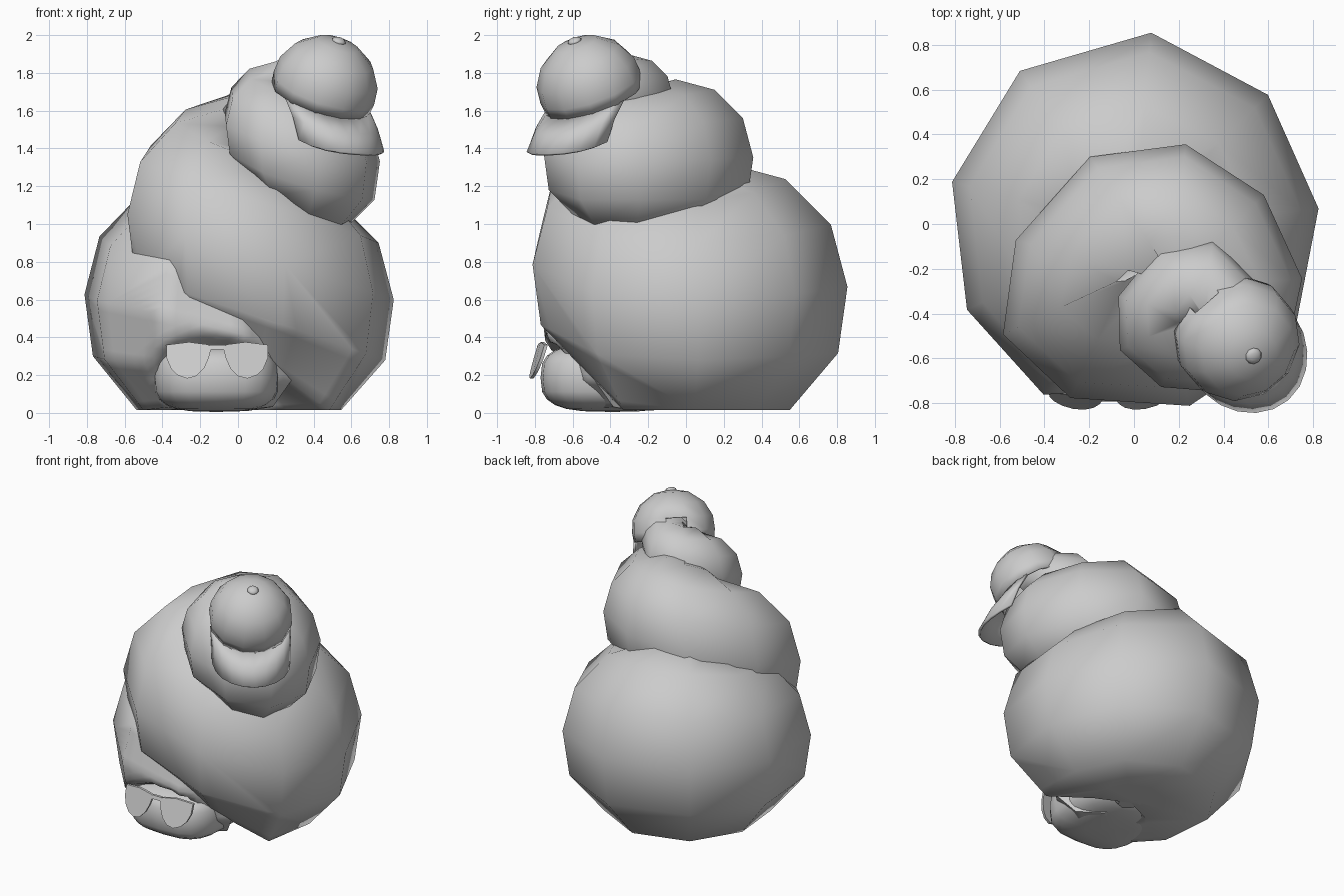
import bpy, bmesh, math
from math import sin, cos, pi, radians, sqrt
from mathutils import Vector, Matrix

if "Cube" in bpy.data.objects:
    bpy.data.objects.remove(bpy.data.objects["Cube"])

grey = bpy.data.materials.new("plain_grey")
grey.diffuse_color = (0.6, 0.6, 0.6, 1)
grey.use_nodes = True
grey.node_tree.nodes["Principled BSDF"].inputs["Base Color"].default_value = grey.diffuse_color


def finish(name, bm, angle=50, thickness=0):
    """Turn a bmesh into a smooth-shaded named object."""
    bmesh.ops.recalc_face_normals(bm, faces=bm.faces[:])
    me = bpy.data.meshes.new(name)
    bm.to_mesh(me)
    bm.free()
    me.materials.append(grey)
    ob = bpy.data.objects.new(name, me)
    bpy.context.collection.objects.link(ob)
    if thickness:
        mod = ob.modifiers.new("thickness", 'SOLIDIFY')
        mod.thickness = thickness
        mod.offset = -1
    bpy.ops.object.select_all(action='DESELECT')
    ob.select_set(True)
    bpy.context.view_layer.objects.active = ob
    bpy.ops.object.shade_smooth_by_angle(angle=radians(angle))
    return ob


def bridge(bm, a, b, closed=True):
    """Join two rows of vertices with quads."""
    n = len(a)
    for i in range(n if closed else n - 1):
        j = (i + 1) % n
        bm.faces.new((a[i], a[j], b[j], b[i]))


# Shell: a growing tube wound around a leaning axis, apex to mouth
# each station: centre x, y, z and section radius; 45 degrees apart
stations = [Vector(s) for s in (
    (.42, -.50, 1.77, .12), (.45, -.45, 1.76, .14), (.42, -.38, 1.73, .17),
    (.32, -.29, 1.66, .23), (.23, -.33, 1.62, .25), (.18, -.42, 1.57, .27),
    (.22, -.45, 1.48, .29), (.30, -.43, 1.39, .33), (.37, -.38, 1.33, .36),
    (.38, -.29, 1.33, .37), (.30, -.15, 1.34, .39), (.18, -.05, 1.35, .41),
    (.04, -.10, 1.25, .47), (-.05, -.25, 1.11, .53), (-.08, -.25, 1.00, .56),
    (.04, -.25, .85, .58), (.20, -.18, .66, .60), (.23, 0, .60, .59),
    (.16, .14, .63, .61), (0, .20, .67, .65), (-.17, .13, .66, .63),
    (-.23, -.03, .61, .59), (-.20, -.22, .57, .55), (-.14, -.34, .45, .46),
    (.05, -.25, .36, .35))]


def station(t):
    """Smooth interpolation between the stations."""
    i = min(int(t), len(stations) - 2)
    f = t - i
    p0, p1, p2, p3 = (stations[max(0, min(len(stations) - 1, j))]
                      for j in range(i - 1, i + 3))
    return .5 * (2 * p1 + (p2 - p0) * f + (2 * p0 - 5 * p1 + 4 * p2 - p3) * f ** 2
                 + (3 * p1 - p0 - 3 * p2 + p3) * f ** 3)


bm = bmesh.new()
rings = []
for t in [17.11 + k * 40 / 45 for k in range(-19, 8)] + [24]:
    x, y, z, r = station(t)
    r *= 1.015
    th = radians(-45 + 45 * t)
    ring = []
    for i in range(12):
        a = 2 * pi * i / 12
        q = r * (1 + (0.09 * sin(2 * a) ** 2 if sin(a) < -.01 and cos(a) > 0 else 0))
        h = z + q * sin(a)
        if sin(a) < -.8 and 15.8 < t < 22.3:      # flat underside of the last turn
            h = .015
        ring.append(bm.verts.new((x + q * cos(a) * cos(th),
                                  y + q * cos(a) * sin(th), max(h, .01))))
    if rings:
        bridge(bm, rings[-1], ring)
    rings.append(ring)
bm.faces.new(rings[0])
bm.faces.new(rings[-1])
bmesh.ops.recalc_face_normals(bm, faces=bm.faces[:])

# Mouth of the shell: refine the lower front and press in a rounded hollow
edges = set()
for f in bm.faces:
    c = f.calc_center_median()
    if -.7 < c.x < .4 and c.y < -.25 and c.z < .6:
        edges.update(f.edges)
bmesh.ops.subdivide_edges(bm, edges=list(edges), cuts=5, use_grid_fill=True)
for v in bm.verts:
    d = 1 - ((v.co.x + .14) / .47) ** 2 - (v.co.z / .42) ** 2
    if d > 0 and v.co.y < 0:
        v.co.y = max(v.co.y, -.83 + .42 * sqrt(d))
finish("shell", bm, 60)

# Head and foot: one soft block filling the mouth
bm = bmesh.new()
bmesh.ops.create_uvsphere(bm, u_segments=20, v_segments=12, radius=1)


def soft(t, p):
    return math.copysign(abs(t) ** p, t)


for v in bm.verts:
    v.co = Vector((-.115 + .335 * soft(v.co.x, .65),
                   -.39 + .38 * soft(v.co.y, .65),
                   .187 + .182 * soft(v.co.z, .65)))
finish("head", bm, 60)

# Sunglasses: two drooping lenses and a bridge
lens = [(.03, .35), (.05, .362), (.15, .375), (.27, .36), (.268, .29), (.245, .235),
        (.21, .2), (.16, .182), (.11, .195), (.07, .235), (.045, .29)]


def plate(name, outline, thick=.018):
    bm = bmesh.new()
    front, back = [], []
    for dx, z in outline:
        y = -.81 + .3 * (z - .28) + .5 * dx * dx
        front.append(bm.verts.new((-.11 + dx, y, z)))
        back.append(bm.verts.new((-.11 + dx, y + thick, z)))
    bridge(bm, front, back)
    bm.faces.new(front)
    bm.faces.new(back)
    finish(name, bm, 30)


plate("glasses_bridge", [(-.04, .335), (-.04, .36), (.04, .36), (.04, .335)])
for side, s in (("left", -1), ("right", 1)):
    plate(side + "_lens", [(s * x, z) for x, z in lens])

# Cap frame: y points along the brim, z through the button
up = Vector((.29, -.31, .906)).normalized()
fwd = Vector((.65, -.75, 0))
fwd = (fwd - up * fwd.dot(up)).normalized()
side = fwd.cross(up)
cap = Matrix((side, fwd, up)).transposed().to_4x4()
cap.translation = (.455, -.505, 1.72)

# Cap crown, with an open arch above the strap at the back
bm = bmesh.new()
prev = None
for r, z in [(.272, -.06), (.28, 0), (.272, .09), (.218, .185), (.115, .258)]:
    ring = [bm.verts.new((r * sin(2 * pi * (i + .5) / 12),
                          r * cos(2 * pi * (i + .5) / 12), z)) for i in range(12)]
    if prev:
        bridge(bm, prev, ring)
    prev = ring
top = bm.verts.new((0, 0, .278))
for i in range(12):
    bm.faces.new((prev[i], prev[(i + 1) % 12], top))
gap = [f for f in bm.faces if f.calc_center_median().y < -.255
       and .02 < f.calc_center_median().z < .07]
bmesh.ops.delete(bm, geom=gap, context='FACES')
bm.transform(cap)
finish("cap_crown", bm, 60, .012)

# Cap brim: a curved sheet drooping at its sides
bm = bmesh.new()
prev = None
for t in (0, .5, 1):
    row = []
    for i in range(11):
        a = radians(-85 + 17 * i)
        inner = Vector((.27 * sin(a), .27 * cos(a), -.055))
        outer = Vector((.265 * sin(a), .19 + .29 * cos(a), -.16 - .05 * sin(a) ** 2))
        p = inner.lerp(outer, t)
        p.z += .015 * sin(pi * t)
        row.append(bm.verts.new(p))
    if prev:
        bridge(bm, prev, row, False)
    prev = row
bm.transform(cap)
finish("cap_brim", bm, 50, .018)

# Cap button
bm = bmesh.new()
bmesh.ops.create_uvsphere(bm, u_segments=10, v_segments=6, radius=.038,
                          matrix=cap @ Matrix.Translation((0, 0, .274))
                          @ Matrix.Diagonal((1, 1, .5, 1)))
finish("cap_button", bm, 60)
